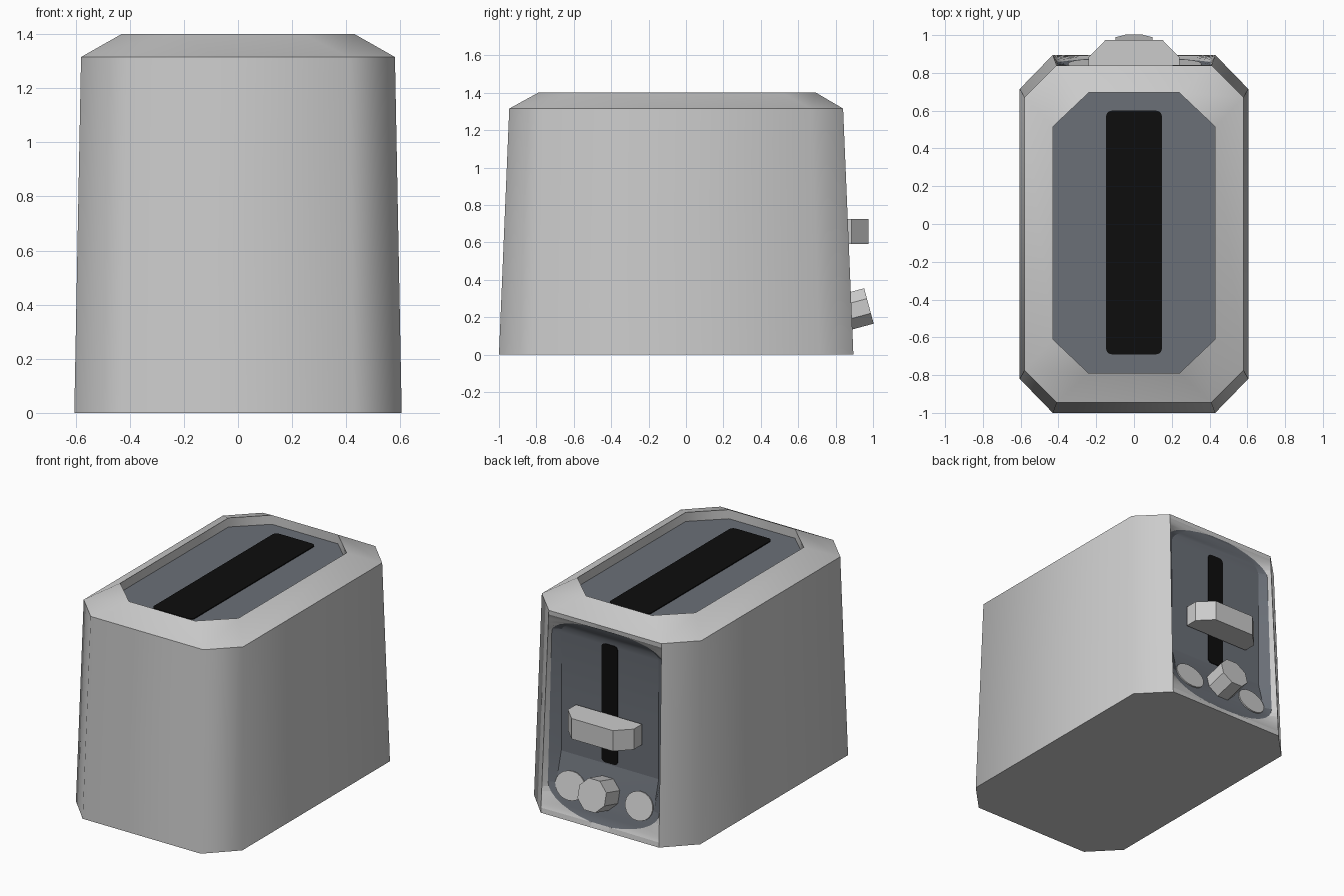
import bpy, bmesh, math
from mathutils import Matrix, Vector

if "Cube" in bpy.data.objects:
    bpy.data.objects.remove(bpy.data.objects["Cube"])


def material(name, rgb):
    m = bpy.data.materials.new(name)
    m.diffuse_color = (*rgb, 1)
    m.use_nodes = True
    m.node_tree.nodes["Principled BSDF"].inputs["Base Color"].default_value = m.diffuse_color
    return m


SILVER = material("light_grey", (0.6, 0.6, 0.6))
SLATE = material("slate_grey", (0.145, 0.16, 0.185))
BLACK = material("black", (0.004, 0.004, 0.004))


def finish(bm, name, mats, angle):
    me = bpy.data.meshes.new(name)
    bm.to_mesh(me)
    bm.free()
    ob = bpy.data.objects.new(name, me)
    bpy.context.collection.objects.link(ob)
    for m in mats:
        me.materials.append(m)
    bpy.ops.object.select_all(action='DESELECT')
    ob.select_set(True)
    bpy.context.view_layer.objects.active = ob
    bpy.ops.object.shade_smooth_by_angle(angle=math.radians(angle))
    return ob


def prism(name, pts, depth, matrix, mat, angle=20):
    """Extrude a flat outline along the local z axis."""
    bm = bmesh.new()
    lo = [bm.verts.new(matrix @ Vector((x, y, 0))) for x, y in pts]
    hi = [bm.verts.new(matrix @ Vector((x, y, depth))) for x, y in pts]
    bm.faces.new(lo[::-1])
    bm.faces.new(hi)
    n = len(pts)
    for i in range(n):
        j = (i + 1) % n
        bm.faces.new((lo[i], lo[j], hi[j], hi[i]))
    bmesh.ops.recalc_face_normals(bm, faces=bm.faces[:])
    return finish(bm, name, [mat], angle)


def ellipse(rx, ry, n, phase=0.0):
    return [(rx * math.cos(2 * math.pi * i / n + phase),
             ry * math.sin(2 * math.pi * i / n + phase)) for i in range(n)]


def rounded(hx, hy, r, n=4):
    pts = []
    for k, (sx, sy) in enumerate(((1, 1), (-1, 1), (-1, -1), (1, -1))):
        for i in range(n + 1):
            a = math.pi / 2 * (k + i / n)
            pts.append((sx * (hx - r) + r * math.cos(a),
                        sy * (hy - r) + r * math.sin(a)))
    return pts


def back_plane(pos, tilt=0.0):
    """Frame facing +y, leaning upwards by the tilt."""
    c, s = math.cos(tilt), math.sin(tilt)
    m = Matrix(((-1, 0, 0), (0, -s, c), (0, c, s))).to_4x4()
    m.translation = pos
    return m


# Tapered eight-sided housing with bevelled rim and sunken top
def ring(z, hx, cx, y0, y1, c):
    half = [(cx, y0), (hx, y0 + c), (hx, y1 - c), (cx, y1)]
    return [(x, y, z) for x, y in half + [(-x, y) for x, y in half[::-1]]]


bm = bmesh.new()
rings = [[bm.verts.new(p) for p in r] for r in (
    ring(0, 0.605, 0.43, -1.0, 0.895, 0.18),
    ring(1.315, 0.58, 0.41, -0.945, 0.84, 0.17),
    ring(1.40, 0.43, 0.24, -0.79, 0.695, 0.18),
    ring(1.34, 0.43, 0.24, -0.79, 0.695, 0.18))]
bm.faces.new(rings[0][::-1])
for k in range(3):
    for i in range(8):
        if k == 0 and i == 3:
            continue  # open back, filled by the recess
        j = (i + 1) % 8
        bm.faces.new((rings[k][i], rings[k][j], rings[k + 1][j], rings[k + 1][i]))
top = bm.faces.new(rings[3])
top.material_index = 1
finish(bm, "housing", [SILVER, SLATE], 47)

# Recessed back: light flange around an arched control panel
FLAT_Y, FOLD_Z = 0.79, 0.39


def back_y(z):
    return 0.895 - 0.055 * z / 1.315


def panel_y(z):
    if z < FOLD_Z:
        return 0.895 - (0.895 - FLAT_Y) * z / FOLD_Z
    t = max(0, (z - 1.16) / 0.13)
    return FLAT_Y + 0.055 * t * t


W = 0.405
arc = [math.radians(a) for a in (80, 68, 56, 44, 32, 20, 10, 0)]
rows = [(0.20 - 0.17 * math.sin(a), W * math.cos(a)) for a in arc]
rows += [(FOLD_Z, W), (0.8, W)]
rows += [(1.17 + 0.12 * math.sin(a), W * math.cos(a)) for a in arc[::-1]]
rows = [(0.0, rows[0][1])] + rows + [(1.315, rows[-1][1])]

bm = bmesh.new()
grid = []
for r, (z, w) in enumerate(rows):
    yb = back_y(z)
    end = r in (0, len(rows) - 1)
    yr = yb if end else yb - 0.03 * w / W
    yi = yb if end else min(panel_y(z), yr)
    e = 0.43 - 0.02 * z / 1.315
    half = [(e, yb), (w, yr), (w * 0.875, yi)]
    cols = half + [(-x, y) for x, y in half[::-1]]
    grid.append([bm.verts.new((x, y, z)) for x, y in cols])
for r in range(len(grid) - 1):
    for c in range(5):
        f = bm.faces.new((grid[r][c], grid[r][c + 1],
                          grid[r + 1][c + 1], grid[r + 1][c]))
        if 1 <= c <= 3 and 0 < r < len(grid) - 2:
            f.material_index = 1
finish(bm, "back_recess", [SILVER, SLATE], 14)

# Bread slot in the sunken top
prism("bread_slot", rounded(0.148, 0.645, 0.03), 0.006,
      Matrix.Translation((0, -0.045, 1.34)), BLACK)

# Lever track and lever
prism("lever_track", rounded(0.058, 0.39, 0.025), 0.006,
      back_plane((0, FLAT_Y, 0.79)), BLACK)
prism("lever", [(-0.24, 0.80), (0.24, 0.80), (0.24, 0.885), (0.15, 0.975),
                (-0.15, 0.975), (-0.24, 0.885)], 0.135,
      Matrix.Translation((0, 0, 0.59)), SILVER)

# Control knob and two flat buttons on the sloped panel
tilt = math.atan2(0.895 - FLAT_Y, FOLD_Z)
prism("knob", ellipse(0.106, 0.106, 8, math.pi / 8), 0.145,
      back_plane((0, 0.838, 0.222), tilt), SILVER)
for side, rx in ((1, 0.108), (-1, 0.1)):
    prism("button", ellipse(rx, 0.09, 20), 0.008,
          back_plane((side * 0.25, panel_y(0.205), 0.205), tilt), SILVER)
